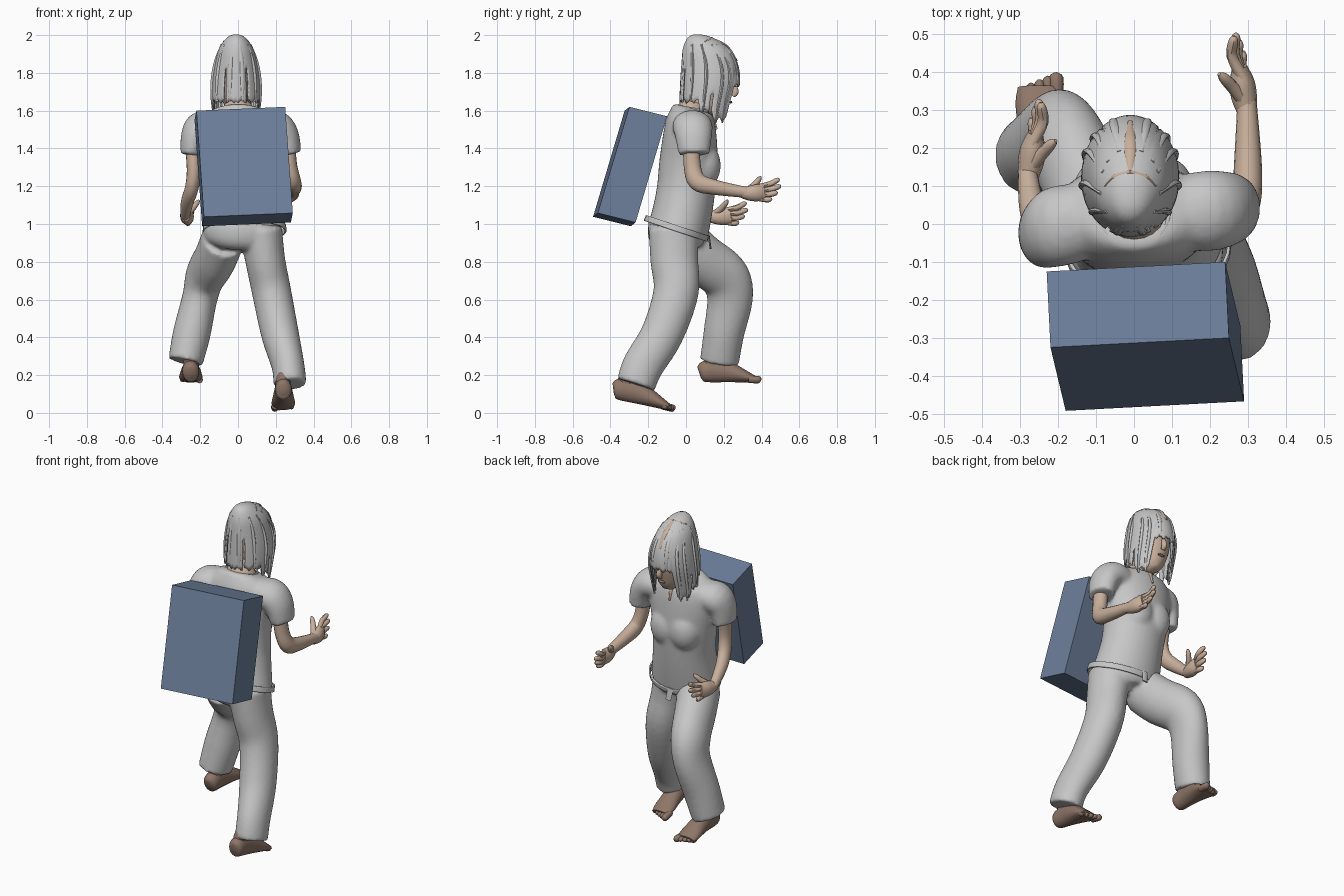
import bpy, bmesh, math
from mathutils import Vector, Matrix

if "Cube" in bpy.data.objects:
    bpy.data.objects.remove(bpy.data.objects["Cube"], do_unlink=True)


def material(name, rgb):
    m = bpy.data.materials.new(name)
    m.use_nodes = True
    m.diffuse_color = (*rgb, 1)
    b = m.node_tree.nodes["Principled BSDF"]
    b.inputs["Base Color"].default_value = (*rgb, 1)
    b.inputs["Roughness"].default_value = 0.8
    return m


GREY = material("light grey", (0.57, 0.57, 0.57))
SKIN = material("skin", (0.58, 0.43, 0.33))
BROWN = material("brown skin", (0.27, 0.18, 0.138))
BLUE = material("slate blue", (0.15, 0.21, 0.325))


def select(obs):
    bpy.ops.object.select_all(action="DESELECT")
    for ob in obs:
        ob.select_set(True)
    bpy.context.view_layer.objects.active = obs[0]


def finish(name, bm, mat, smooth=True):
    bmesh.ops.recalc_face_normals(bm, faces=bm.faces)
    me = bpy.data.meshes.new(name)
    bm.to_mesh(me)
    bm.free()
    me.materials.append(mat)
    ob = bpy.data.objects.new(name, me)
    bpy.context.collection.objects.link(ob)
    if smooth:
        select([ob])
        bpy.ops.object.shade_smooth_by_angle(angle=math.radians(45))
    return ob


def fuse(name, obs):
    """Join closed pieces of cloth into one softly blended skin."""
    select(obs)
    bpy.ops.object.join()
    ob = obs[0]
    ob.name = name
    remesh = ob.modifiers.new("fuse", "REMESH")
    remesh.mode = "VOXEL"
    remesh.voxel_size = .011
    remesh.use_smooth_shade = True
    soft = ob.modifiers.new("soften", "SMOOTH")
    soft.factor = .5
    soft.iterations = 8


def spline(pts, steps):
    """Smooth interpolation through tuples of any length."""
    out = []
    for i in range(len(pts) - 1):
        a, b, c, d = (pts[max(0, i - 1)], pts[i], pts[i + 1],
                      pts[min(len(pts) - 1, i + 2)])
        for k in range(steps):
            t = k / steps
            out.append([0.5 * (2 * q + (r - p) * t + (2 * p - 5 * q + 4 * r - s) * t * t
                               + (3 * q - p - 3 * r + s) * t ** 3)
                        for p, q, r, s in zip(a, b, c, d)])
    return out + [list(pts[-1])]


def tube(name, pts, mat, n=20, ref=(1, 0, 0), steps=4, caps=True):
    """Loft of ellipses along a path of (x, y, z, radius along ref, other radius)."""
    bm = bmesh.new()
    rows = spline(pts, steps)
    pos = [Vector(r[:3]) for r in rows]
    rings = []
    for i, r in enumerate(rows):
        t = (pos[min(i + 1, len(pos) - 1)] - pos[max(i - 1, 0)]).normalized()
        u = Vector(ref)
        u = (u - t * u.dot(t)).normalized()
        v = t.cross(u)
        rings.append([bm.verts.new(pos[i] + u * max(r[3], .003) * math.cos(a)
                                   + v * max(r[4], .003) * math.sin(a))
                      for a in (math.tau * k / n for k in range(n))])
    for p, q in zip(rings, rings[1:]):
        for k in range(n):
            bm.faces.new((p[k], p[(k + 1) % n], q[(k + 1) % n], q[k]))
    if caps:
        bm.faces.new(rings[0])
        bm.faces.new(rings[-1])
    return finish(name, bm, mat)


def ellipsoid(name, loc, rad, mat):
    bm = bmesh.new()
    bmesh.ops.create_uvsphere(bm, u_segments=20, v_segments=12, radius=1,
                              matrix=Matrix.Translation(loc) @ Matrix.Diagonal((*rad, 1)))
    return finish(name, bm, mat)


# Backpack box, spanned by three edge vectors from one corner
ex, ey, ez = Vector((.47, .025, .02)), Vector((-.01, .20, -.05)), Vector((.04, -.167, -.562))
M = Matrix((ex, ey, ez)).transposed().to_4x4()
M.translation = Vector((-.22, -.325, 1.60)) + (ex + ey + ez) / 2
bm = bmesh.new()
bmesh.ops.create_cube(bm, size=1, matrix=M)
finish("back_box", bm, BLUE, smooth=False)

# Shirt: body, bust and sleeves fused into one garment
Y = (0, 1, 0)
fuse("shirt", [
    tube("shirt", [(.03, -.045, .95, .208, .163), (.02, -.02, 1.06, .193, .158),
                   (.01, .0, 1.18, .184, .155), (0, .013, 1.32, .195, .155),
                   (0, .02, 1.46, .215, .143), (0, .022, 1.55, .205, .128),
                   (0, .024, 1.595, .155, .108), (0, .028, 1.615, .095, .088)], GREY, n=32),
    *[ellipsoid("bust", (.06 * s, .09, 1.31), (.10, .095, .125), GREY) for s in (-1, 1)],
    tube("left", [(.12, .03, 1.51, .10, .08), (.20, .035, 1.515, .107, .088),
                  (.25, .04, 1.465, .098, .075), (.275, .043, 1.37, .083, .06)], GREY, ref=Y),
    tube("right", [(-.12, .01, 1.51, .10, .08), (-.195, -.005, 1.51, .107, .088),
                   (-.233, -.02, 1.46, .098, .071), (-.25, -.025, 1.365, .083, .056)],
         GREY, ref=Y)])

# Collar, neckline, hem band
tube("neck_base", [(0, .03, 1.57, .088, .082), (0, .036, 1.61, .086, .08),
                   (0, .05, 1.645, .055, .055)], SKIN)
tube("neckline_slit", [(0, .125, 1.60, .02, .014), (0, .160, 1.50, .004, .008)], SKIN, n=8)
collar = tube("shirt_collar", [(0, .026, 1.58, .107, .097), (0, .032, 1.618, .095, .09)],
              GREY, n=32, caps=False)
band = tube("hem_band", [(.035, -.055, .962, .222, .178), (.035, -.045, .992, .22, .176)],
            GREY, n=32, caps=False)
for ob in (collar, band):
    ob.modifiers.new("thickness", "SOLIDIFY").thickness = .008
tube("band_end", [(.02, .12, .94, .02, .005), (.03, .13, .87, .018, .005)], GREY, n=8)

# Arms
tube("left_arm", [(.262, .03, 1.44, .04, .045), (.275, .033, 1.31, .038, .045),
                  (.296, .06, 1.225, .038, .048), (.3, .15, 1.195, .037, .04),
                  (.298, .30, 1.17, .027, .03), (.296, .32, 1.168, .027, .03)], SKIN, n=16)
tube("right_arm", [(-.245, -.025, 1.44, .038, .045), (-.235, -.045, 1.29, .036, .043),
                   (-.245, -.025, 1.19, .036, .044), (-.268, .04, 1.12, .034, .038),
                   (-.28, .13, 1.045, .026, .028), (-.28, .145, 1.04, .026, .028)], SKIN, n=16)


def hand(side, wrist, s):
    """Open hand reaching along +y; s is +1 or -1 for the outer side."""
    def at(x, y, z, a, b):
        return (wrist[0] + x * s, wrist[1] + y, wrist[2] + z, a, b)
    tube(side + "_palm", [at(0, -.01, 0, .026, .028), at(-.008, .03, -.002, .034, .04),
                          at(-.014, .07, .0, .033, .046), at(-.02, .11, .006, .02, .042)],
         SKIN, n=14)
    for k in range(4):
        z, tip = -.03 + .021 * k, -.03 + .034 * k
        length = (.150, .180, .197, .19)[k]
        x = (-.012, -.022, -.03, -.036)[k]
        tube(side + "_finger", [at(-.012, .08, z, .015, .014),
                                at(x - .004, (.085 + length) / 2, (z + tip) / 2 - .006,
                                   .0145, .0145),
                                at(x, length - .012, tip - .005, .0125, .0135),
                                at(x + .002, length, tip, .005, .005)], SKIN, n=8, steps=3)
    tube(side + "_thumb", [at(-.008, .02, .01, .02, .02), at(-.038, .055, .04, .017, .017),
                           at(-.062, .08, .07, .014, .014), at(-.074, .09, .086, .005, .005)],
         SKIN, n=8, steps=3)


hand("left", (.298, .305, 1.165), 1)
hand("right", (-.28, .13, 1.04), -1)

# Trousers: seat and both legs fused into one garment
fuse("trousers", [
    tube("seat", [(.018, -.06, .865, .12, .085), (.02, -.06, .895, .19, .135),
                  (.025, -.05, .95, .21, .155), (.03, -.04, 1.0, .195, .15)], GREY, n=28),
    tube("left", [(.12, -.065, .97, .115, .133), (.144, -.062, .81, .106, .127),
                  (.178, -.053, .64, .104, .12), (.222, -.125, .42, .1, .113),
                  (.265, -.228, .25, .087, .109), (.275, -.265, .15, .088, .104)],
         GREY, n=24, steps=5),
    tube("right", [(-.08, -.02, .92, .115, .13), (-.12, .08, .82, .113, .133),
                   (-.172, .2, .725, .106, .132), (-.202, .233, .61, .094, .122),
                   (-.245, .2, .42, .1, .108), (-.278, .177, .27, .092, .104)],
         GREY, n=24, steps=5)])


def foot(side, x, y, z, slope, ankle, s):
    """Bare foot with its heel at y and sole at z, pointing along +y."""
    def at(dx, dy, h, a, b):
        return (x + dx, y + dy, z + h + slope * dy, a, b)
    tube(side + "_foot", [at(0, 0, .05, .022, .03), at(0, .02, .055, .043, .054),
                          at(0, .09, .063, .046, .063), at(0, .17, .052, .054, .052),
                          at(0, .245, .032, .062, .032), at(0, .29, .02, .056, .019)],
         BROWN, n=18)
    for k in range(5):
        dx = (-.045 + .022 * k) * s
        end = .328 - .009 * k
        r = .019 if k == 0 else .014
        tube(side + "_toe", [at(dx, .26, .018, r, r), at(dx, end - .012, .017, r, r),
                             at(dx, end, .015, .005, .005)], BROWN, n=8, steps=3)
    tube(side + "_ankle", [(*ankle, .04, .048), at(0, .075, .115, .04, .05),
                           at(0, .07, .05, .04, .05)], BROWN, n=16)


foot("left", .24, -.385, .075, -.215, (.262, -.27, .24), 1)
foot("right", -.25, .07, .162, -.01, (-.27, .17, .36), -1)

# Neck, head and face
tube("neck", [(0, .03, 1.57, .06, .06), (0, .055, 1.64, .052, .055),
              (0, .09, 1.74, .055, .06)], SKIN)
tube("head", [(-.01, .085, 1.945, .02, .025), (-.01, .103, 1.91, .065, .085),
              (-.01, .122, 1.84, .093, .125), (-.008, .128, 1.75, .1, .13),
              (-.005, .143, 1.68, .088, .11), (0, .165, 1.61, .058, .065),
              (0, .175, 1.58, .025, .03)], SKIN, n=24)
tube("nose", [(0, .25, 1.75, .008, .008), (0, .262, 1.70, .016, .018),
              (0, .25, 1.675, .012, .008)], SKIN, n=10)
ellipsoid("mouth", (0, .237, 1.645), (.024, .008, .007), BROWN)

# Hair: one smooth shell over a profile of (z, y centre, rx, ry), cut into locks below
PROFILE = spline([(2.0, .06, .012, .015), (1.985, .073, .045, .06), (1.93, .105, .086, .117),
                  (1.85, .125, .108, .145), (1.75, .128, .123, .155), (1.65, .115, .125, .145),
                  (1.54, .105, .12, .13)], 4)


def hair_at(z):
    for p, q in zip(PROFILE, PROFILE[1:]):
        if z >= q[0]:
            t = (p[0] - z) / (p[0] - q[0])
            return [a + (b - a) * t for a, b in zip(p[1:], q[1:])]
    return PROFILE[-1][1:]


def lock_end(off):
    """Height of the hair ends at an angle away from the face."""
    base = 1.735 if off < 40 else 1.555 if off < 76 else 1.60 if off < 110 else 1.65
    return base + .012 * math.sin(off * .35)


bm = bmesh.new()
COLS, ROWS = 72, 18
columns = []
for c in range(COLS):
    deg = 360 * c / COLS
    a = math.radians(deg)
    low = lock_end(min(deg, 360 - deg))
    column = []
    for r in range(ROWS + 1):
        z = 2.0 + (low - 2.0) * (r / ROWS) ** 1.4
        cy, rx, ry = hair_at(z)
        column.append(bm.verts.new((-.01 + rx * math.sin(a), cy + ry * math.cos(a), z)))
    columns.append(column)
bm.faces.new([col[0] for col in columns])
SLOTS = {(80, 85): 1.71, (150, 155): 1.83}   # open gaps between locks
for c in range(COLS):
    p, q = columns[c], columns[(c + 1) % COLS]
    mid = 360 * (c + .5) / COLS
    off = min(mid, 360 - mid)
    top = next((h for (lo, hi), h in SLOTS.items() if lo < off < hi), 0)
    for r in range(ROWS):
        if p[r].co.z >= top:
            bm.faces.new((p[r], p[r + 1], q[r + 1], q[r]))
hair = finish("hair", bm, GREY)
mod = hair.modifiers.new("thickness", "SOLIDIFY")
mod.thickness = .008
mod.offset = 0

# Loose locks lying over the shell
for s in (-1, 1):
    for k, deg in enumerate((22, 48, 66, 98, 128, 165)):
        a = math.radians(deg)
        path = []
        for j in range(5):
            z = 1.95 + (lock_end(deg) - .01 - 1.95) * j / 4
            cy, rx, ry = hair_at(z)
            path.append((-.01 + s * rx * math.sin(a), cy + ry * math.cos(a), z,
                         (.008, .012, .014, .012, .005)[j], (.006, .008, .009, .008, .004)[j]))
        tube("hair_lock", path, GREY, n=10)

# Parting on the crown, with a short branch to each side
tube("parting", [(-.01, .13, 1.986, .006, .004), (-.01, .18, 1.963, .014, .006),
                 (-.01, .225, 1.933, .014, .006), (-.01, .268, 1.862, .007, .006)], SKIN, n=8)
for s in (-1, 1):
    tube("parting_branch", [(-.01, .137, 1.985, .006, .005),
                            (-.01 + .04 * s, .125, 1.977, .006, .006),
                            (-.01 + .066 * s, .10, 1.964, .003, .005)], SKIN, n=8, ref=Y)
